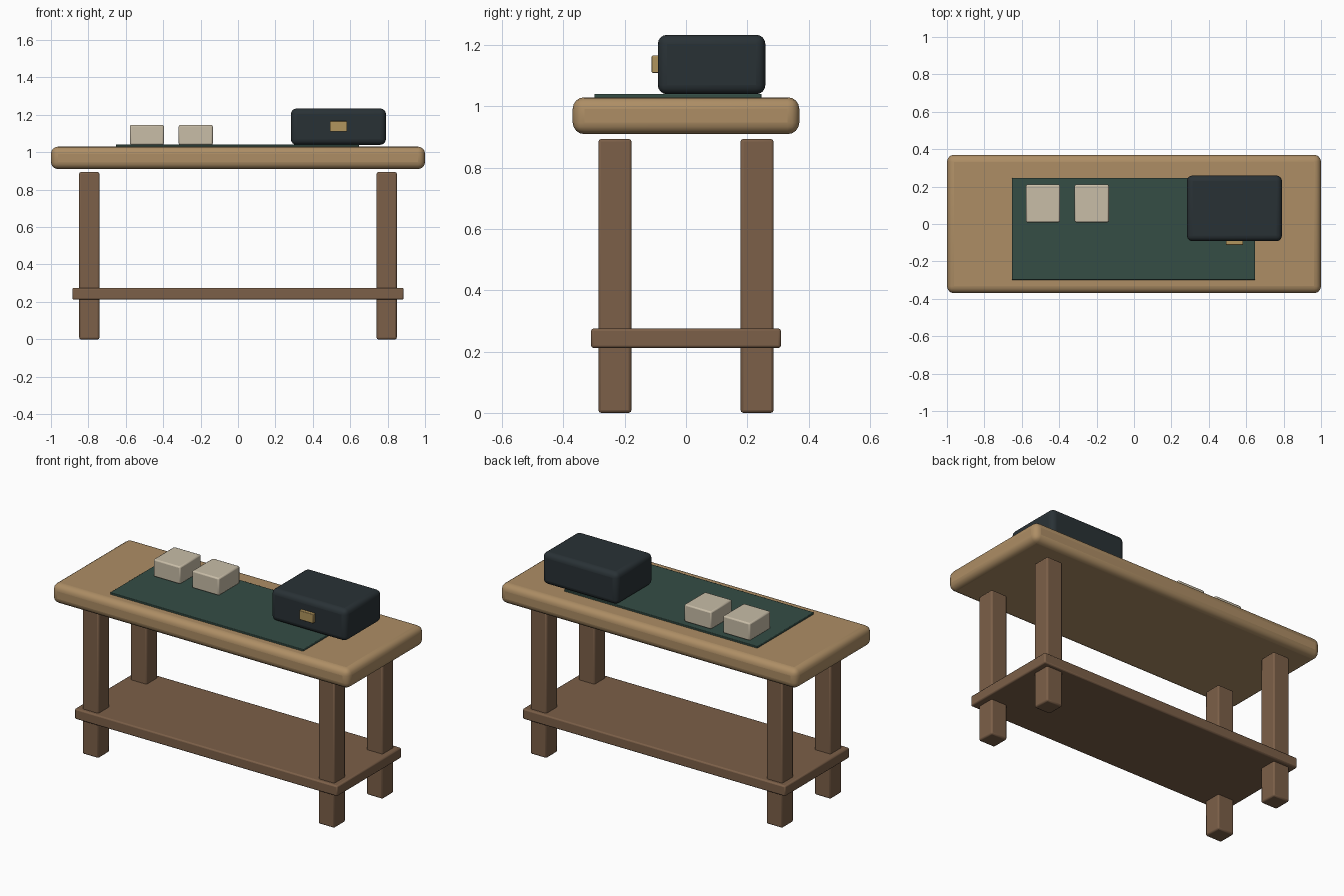
import bpy, math

if "Cube" in bpy.data.objects:
    bpy.data.objects.remove(bpy.data.objects["Cube"])


def material(name, rgb):
    m = bpy.data.materials.new(name)
    m.diffuse_color = (*rgb, 1.0)
    m.use_nodes = True
    m.node_tree.nodes["Principled BSDF"].inputs["Base Color"].default_value = m.diffuse_color
    return m


TOP_WOOD = material("light_wood", (0.42, 0.27, 0.13))
LEG_WOOD = material("dark_wood", (0.20, 0.115, 0.065))
GREEN = material("green_mat", (0.035, 0.075, 0.06))
CREAM = material("cream", (0.58, 0.51, 0.39))
DARK = material("dark_case", (0.022, 0.031, 0.036))
BRASS = material("brass", (0.44, 0.30, 0.11))


def box(name, xs, ys, zs, mat, bevel, segments=2):
    """Bevelled box spanning the given (min, max) ranges."""
    ranges = (xs, ys, zs)
    bpy.ops.mesh.primitive_cube_add(size=1, location=[(a + b) / 2 for a, b in ranges])
    ob = bpy.context.object
    ob.name = name
    ob.scale = [b - a for a, b in ranges]
    bpy.ops.object.transform_apply(location=False, rotation=False, scale=True)
    ob.data.materials.append(mat)
    mod = ob.modifiers.new("rounded_edges", "BEVEL")
    mod.width = bevel
    mod.segments = segments
    bpy.ops.object.shade_smooth_by_angle(angle=math.radians(35))
    return ob


# Table top and lower shelf
box("table_top", (-1, 1), (-0.37, 0.37), (0.91, 1.03), TOP_WOOD, 0.038, 4)
box("lower_shelf", (-0.885, 0.885), (-0.31, 0.31), (0.212, 0.275), LEG_WOOD, 0.008)

# Four legs, stopping just short of the top
for side, sx in (("left", -1), ("right", 1)):
    for end, sy in (("front", -1), ("back", 1)):
        x, y, h = 0.795 * sx, 0.232 * sy, 0.054
        box(f"{end}_{side}_leg", (x - h, x + h), (y - h, y + h), (0, 0.894), LEG_WOOD, 0.009)

# Cloth mat lying on the top
box("table_mat", (-0.653, 0.648), (-0.299, 0.247), (1.027, 1.041), GREEN, 0.003)

# Two small cream blocks
for i, x in enumerate((-0.487, -0.226)):
    box(f"cream_block_{i + 1}", (x - 0.091, x + 0.091), (0.009, 0.211), (1.04, 1.146), CREAM, 0.008)

# Dark case with a brass clasp on its front
box("case", (0.283, 0.791), (-0.092, 0.259), (1.04, 1.234), DARK, 0.03, 4)
box("case_clasp", (0.491, 0.584), (-0.112, -0.085), (1.11, 1.166), BRASS, 0.003)
